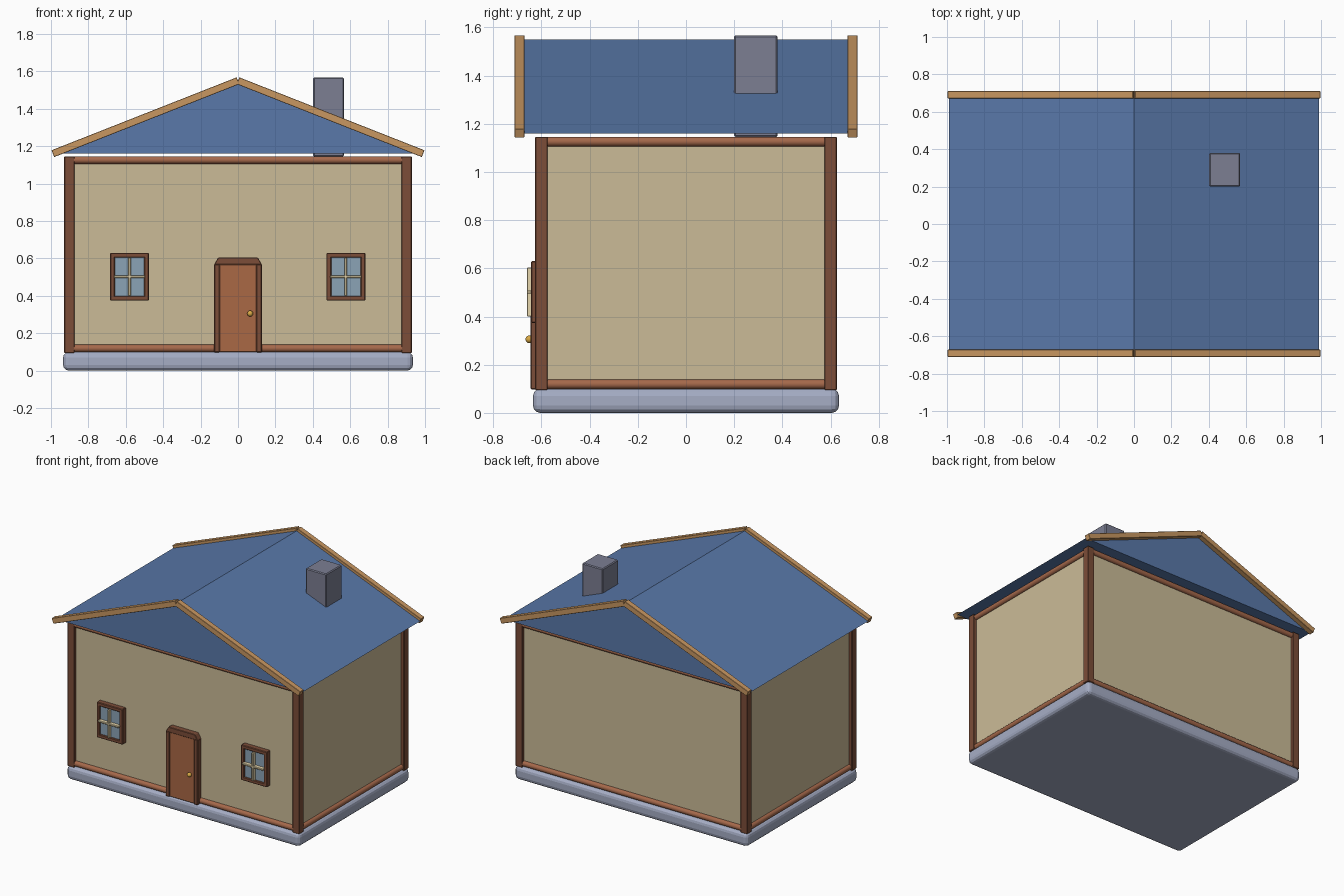
import bpy, bmesh
from math import atan2, hypot, pi
from mathutils import Vector

if "Cube" in bpy.data.objects:
    bpy.data.objects.remove(bpy.data.objects["Cube"])


def material(name, r, g, b):
    m = bpy.data.materials.new(name)
    m.diffuse_color = (r, g, b, 1)
    m.use_nodes = True
    m.node_tree.nodes["Principled BSDF"].inputs["Base Color"].default_value = m.diffuse_color
    return m


PLASTER = material("plaster", 0.60, 0.50, 0.31)
TIMBER = material("timber", 0.20, 0.075, 0.04)
BEAM = material("beam_wood", 0.38, 0.14, 0.07)
DOOR = material("door_wood", 0.40, 0.14, 0.06)
TRIM = material("trim_wood", 0.58, 0.31, 0.12)
ROOF = material("roof_blue", 0.10, 0.19, 0.40)
STONE = material("stone", 0.38, 0.42, 0.56)
CHIMNEY = material("chimney_stone", 0.20, 0.21, 0.29)
GLASS = material("glass", 0.26, 0.37, 0.47)
CREAM = material("cream", 0.80, 0.68, 0.42)
BRASS = material("brass", 0.70, 0.40, 0.06)


def finish(name, bm, mat, bevel=0, segments=1, smooth=False):
    bmesh.ops.recalc_face_normals(bm, faces=bm.faces[:])
    mesh = bpy.data.meshes.new(name)
    bm.to_mesh(mesh)
    bm.free()
    mesh.materials.append(mat)
    ob = bpy.data.objects.new(name, mesh)
    bpy.context.collection.objects.link(ob)
    if bevel:
        mod = ob.modifiers.new("bevel", 'BEVEL')
        mod.width, mod.segments = bevel, segments
    if smooth:
        for f in mesh.polygons:
            f.use_smooth = True
    return ob


def box(name, lo, hi, mat, bevel=0, segments=1):
    bm = bmesh.new()
    bmesh.ops.create_cube(bm, size=1)
    lo, hi = Vector(lo), Vector(hi)
    for v in bm.verts:
        v.co = (lo + hi) / 2 + v.co * (hi - lo)
    return finish(name, bm, mat, bevel, segments)


def prism(name, profile, y0, y1, mat, bevel=0):
    """Extrude an (x, z) outline from y0 to y1."""
    bm = bmesh.new()
    face = bm.faces.new([bm.verts.new((x, y0, z)) for x, z in profile])
    ext = bmesh.ops.extrude_face_region(bm, geom=[face])["geom"]
    for v in ext:
        if isinstance(v, bmesh.types.BMVert):
            v.co.y = y1
    return finish(name, bm, mat, bevel)


def rod(name, a, b, radius, mat, sides=16):
    a, b = Vector(a), Vector(b)
    bm = bmesh.new()
    bmesh.ops.create_cone(bm, cap_ends=True, segments=sides, radius1=radius,
                          radius2=radius, depth=(b - a).length)
    ob = finish(name, bm, mat)
    ob.location = (a + b) / 2
    ob.rotation_mode = 'QUATERNION'
    ob.rotation_quaternion = (b - a).to_track_quat('Z', 'Y')
    for f in ob.data.polygons:
        f.use_smooth = len(f.vertices) == 4
    return ob


# Foundation and walls
box("foundation", (-0.935, -0.635, 0), (0.935, 0.635, 0.1), STONE, 0.03, 3)
box("walls", (-0.905, -0.605, 0.09), (0.905, 0.605, 1.14), PLASTER)

# Corner posts
for sx in (-1, 1):
    for sy in (-1, 1):
        x, y = sx * 0.902, sy * 0.6
        box("corner_post", (x - 0.027, y - 0.026, 0.095),
            (x + 0.027, y + 0.026, 1.146), TIMBER, 0.003)

# Rounded sill and top beams; the front sill is hidden behind the door
for z in (0.119, 1.126):
    for s in (-1, 1):
        rod("long_beam", (-0.9, s * 0.605, z), (0.9, s * 0.605, z), 0.02, BEAM)
        rod("side_beam", (s * 0.905, -0.6, z), (s * 0.905, 0.6, z), 0.02, BEAM)

# Roof with flat underside
EAVE, RIDGE = (0.99, 1.16), (0, 1.55)
prism("roof", [(-EAVE[0], EAVE[1]), EAVE, RIDGE], -0.675, 0.675, ROOF)

# Sloped gable boards
length = hypot(EAVE[0], RIDGE[1] - EAVE[1])
slope = atan2(RIDGE[1] - EAVE[1], EAVE[0])
for sx in (-1, 1):
    for sy in (-1, 1):
        board = box("gable_board", (-length / 2, -0.02, -0.0195),
                    (length / 2, 0.02, 0.0195), TRIM, 0.002)
        board.location = (sx * EAVE[0] / 2, sy * 0.691, (EAVE[1] + RIDGE[1]) / 2)
        board.rotation_euler.y = sx * slope

# Chimney
box("chimney", (0.402, 0.2, 1.145), (0.567, 0.38, 1.567), CHIMNEY, 0.006)

# Door: jambs, tapered lintel, leaf and knob
for s in (-1, 1):
    box("door_jamb", (s * 0.113 - 0.015, -0.646, 0.098),
        (s * 0.113 + 0.015, -0.6, 0.57), TIMBER, 0.004)
prism("door_lintel", [(-0.128, 0.567), (0.128, 0.567), (0.106, 0.605),
                      (-0.106, 0.605)], -0.646, -0.6, TIMBER, 0.003)
box("door", (-0.099, -0.64, 0.1), (0.099, -0.6, 0.568), DOOR, 0.003)
bm = bmesh.new()
bmesh.ops.create_uvsphere(bm, u_segments=16, v_segments=10, radius=0.016)
knob = finish("door_knob", bm, BRASS, smooth=True)
knob.location = (0.065, -0.65, 0.305)

# Windows: frame, pane and crossed glazing bars
for cx in (-0.58, 0.577):
    cz, w, h, t = 0.502, 0.104, 0.128, 0.026
    for s in (-1, 1):
        x, z = cx + s * (w - t / 2), cz + s * (h - t / 2)
        box("window_stile", (x - t / 2, -0.643, cz - h),
            (x + t / 2, -0.6, cz + h), TIMBER, 0.004)
        box("window_rail", (cx - w, -0.643, z - t / 2),
            (cx + w, -0.6, z + t / 2), TIMBER, 0.004)
    box("window_pane", (cx - 0.08, -0.632, cz - 0.104),
        (cx + 0.08, -0.6, cz + 0.104), GLASS)
    box("glazing_bar_upright", (cx - 0.007, -0.66, cz - 0.102),
        (cx + 0.007, -0.63, cz + 0.102), CREAM, 0.003)
    box("glazing_bar_cross", (cx - 0.084, -0.66, cz - 0.007),
        (cx + 0.084, -0.63, cz + 0.007), CREAM, 0.003)
